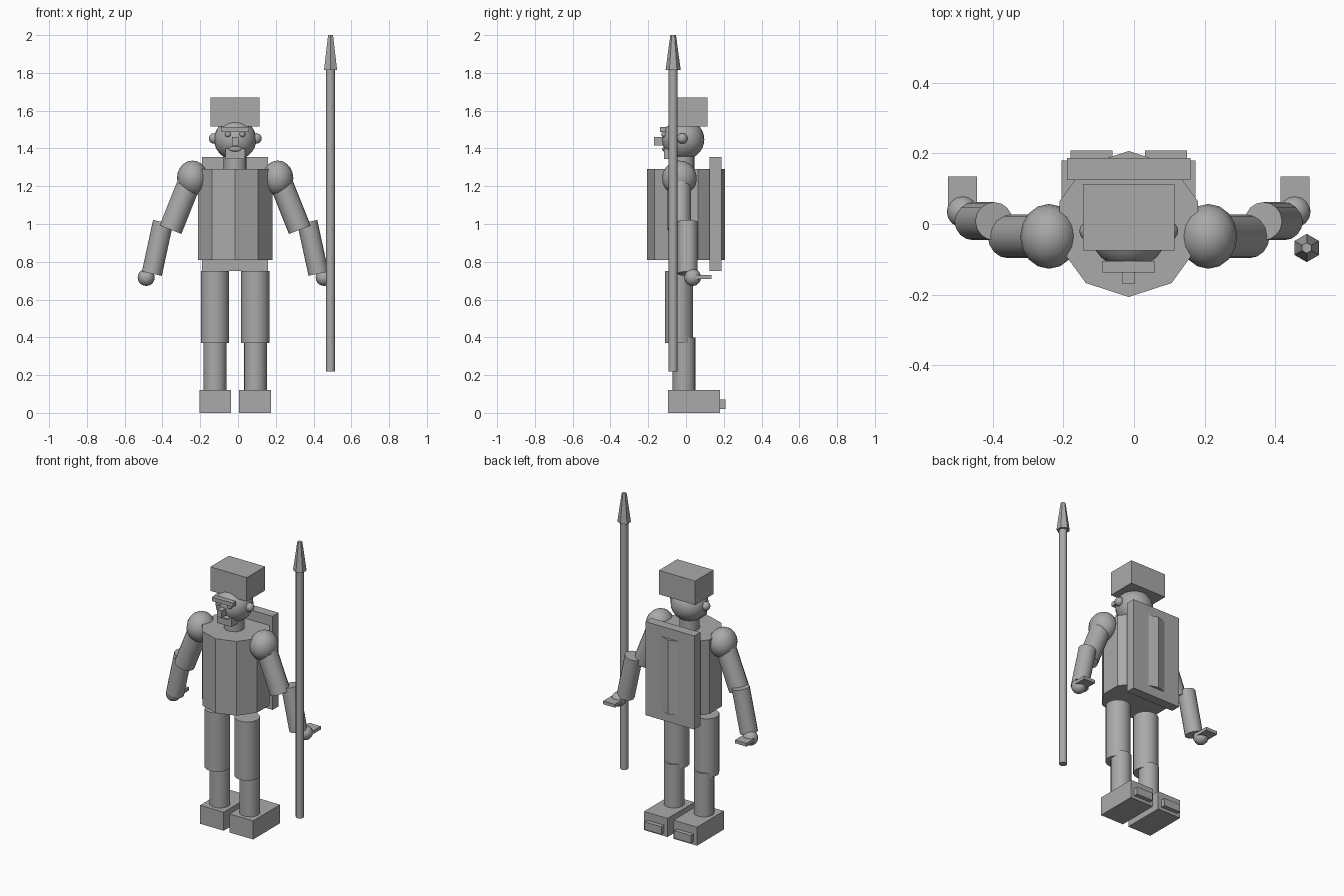
import bpy
import math
from mathutils import Vector

cube = bpy.data.objects.get("Cube")
if cube:
    bpy.data.objects.remove(cube)

CX = -0.015  # body centre line

grey = bpy.data.materials.new("plain_grey")
grey.use_nodes = True
grey.diffuse_color = (0.4, 0.4, 0.4, 1)
grey.node_tree.nodes["Principled BSDF"].inputs["Base Color"].default_value = (0.4, 0.4, 0.4, 1)


def finish(name, smooth=True):
    ob = bpy.context.object
    ob.name = name
    ob.data.materials.append(grey)
    bpy.ops.object.transform_apply(location=False, rotation=False, scale=True)
    if smooth:
        bpy.ops.object.shade_smooth_by_angle(angle=math.radians(32))
    return ob


def box(name, lo, hi):
    lo, hi = Vector(lo), Vector(hi)
    bpy.ops.mesh.primitive_cube_add(size=1, location=(lo + hi) / 2)
    bpy.context.object.scale = hi - lo
    return finish(name, False)


def rod(name, a, b, r, sides=16, r2=None):
    a, b = Vector(a), Vector(b)
    bpy.ops.mesh.primitive_cone_add(vertices=sides, radius1=r, radius2=r if r2 is None else r2,
                                    depth=(b - a).length, location=(a + b) / 2)
    d = b - a
    if abs(d.x) + abs(d.y) > 1e-6:
        bpy.context.object.rotation_euler = d.to_track_quat('Z', 'Y').to_euler()
    return finish(name, sides > 10)


def ball(name, c, r, seg=16):
    bpy.ops.mesh.primitive_uv_sphere_add(segments=seg, ring_count=seg // 2 + 2, location=c)
    bpy.context.object.scale = r
    ob = finish(name)
    ob.data.shade_smooth()
    return ob


# Torso and back panel (the torso's rear edge shows through the panel)
rod("torso", (CX, 0, 0.81), (CX, 0, 1.29), 0.207, 10)
box("back_panel", (CX - 0.175, 0.125, 0.75), (CX + 0.175, 0.187, 1.355))
rod("neck", (CX, -0.015, 1.28), (CX, -0.015, 1.37), 0.061)

# Head and face
ball("head", (CX, -0.015, 1.447), (0.112, 0.112, 0.108), 24)
box("hat", (CX - 0.13, -0.075, 1.515), (CX + 0.13, 0.113, 1.67))
box("brow", (CX - 0.074, -0.137, 1.487), (CX + 0.074, -0.105, 1.513))
box("nose", (CX - 0.017, -0.17, 1.415), (CX + 0.017, -0.11, 1.46))
box("chin", (CX - 0.052, -0.117, 1.345), (CX + 0.052, -0.04, 1.4))
ball("mouth", (CX, -0.112, 1.397), (0.036, 0.014, 0.014))

# Paired parts
for side, s in (("left", 1), ("right", -1)):
    def at(x, y, z):
        return (CX + s * x, y, z)

    def pair_box(name, x0, x1, y0, y1, z0, z1):
        xs = sorted((CX + s * x0, CX + s * x1))
        box(f"{side}_{name}", (xs[0], y0, z0), (xs[1], y1, z1))

    ball(f"{side}_ear", at(0.112, -0.02, 1.453), (0.028, 0.028, 0.028))
    ball(f"{side}_eye", at(0.038, -0.115, 1.475), (0.016, 0.016, 0.016), 12)

    # Arm
    ball(f"{side}_shoulder", at(0.226, -0.035, 1.243), (0.082, 0.092, 0.093))
    rod(f"{side}_upper_arm", at(0.222, -0.035, 1.27), at(0.342, -0.035, 0.97), 0.062)
    rod(f"{side}_forearm", at(0.382, 0.008, 1.01), at(0.441, 0.008, 0.737), 0.054)
    ball(f"{side}_hand", at(0.471, 0.035, 0.717), (0.045, 0.045, 0.045))
    pair_box("fingers", 0.43, 0.513, 0.05, 0.135, 0.71, 0.731)

    # Leg
    rod(f"{side}_thigh", at(0.107, -0.037, 0.75), at(0.107, -0.037, 0.37), 0.075)
    rod(f"{side}_shin", at(0.107, -0.01, 0.4), at(0.107, -0.01, 0.11), 0.061)
    pair_box("foot", 0.021, 0.19, -0.095, 0.18, 0, 0.12)
    pair_box("heel", 0.046, 0.165, 0.17, 0.208, 0.02, 0.07)

# Spear
rod("spear_shaft", (0.49, -0.068, 0.22), (0.49, -0.068, 1.82), 0.024, 12)
rod("spear_head", (0.49, -0.068, 1.815), (0.49, -0.068, 2.0), 0.04, 6, 0.015)
